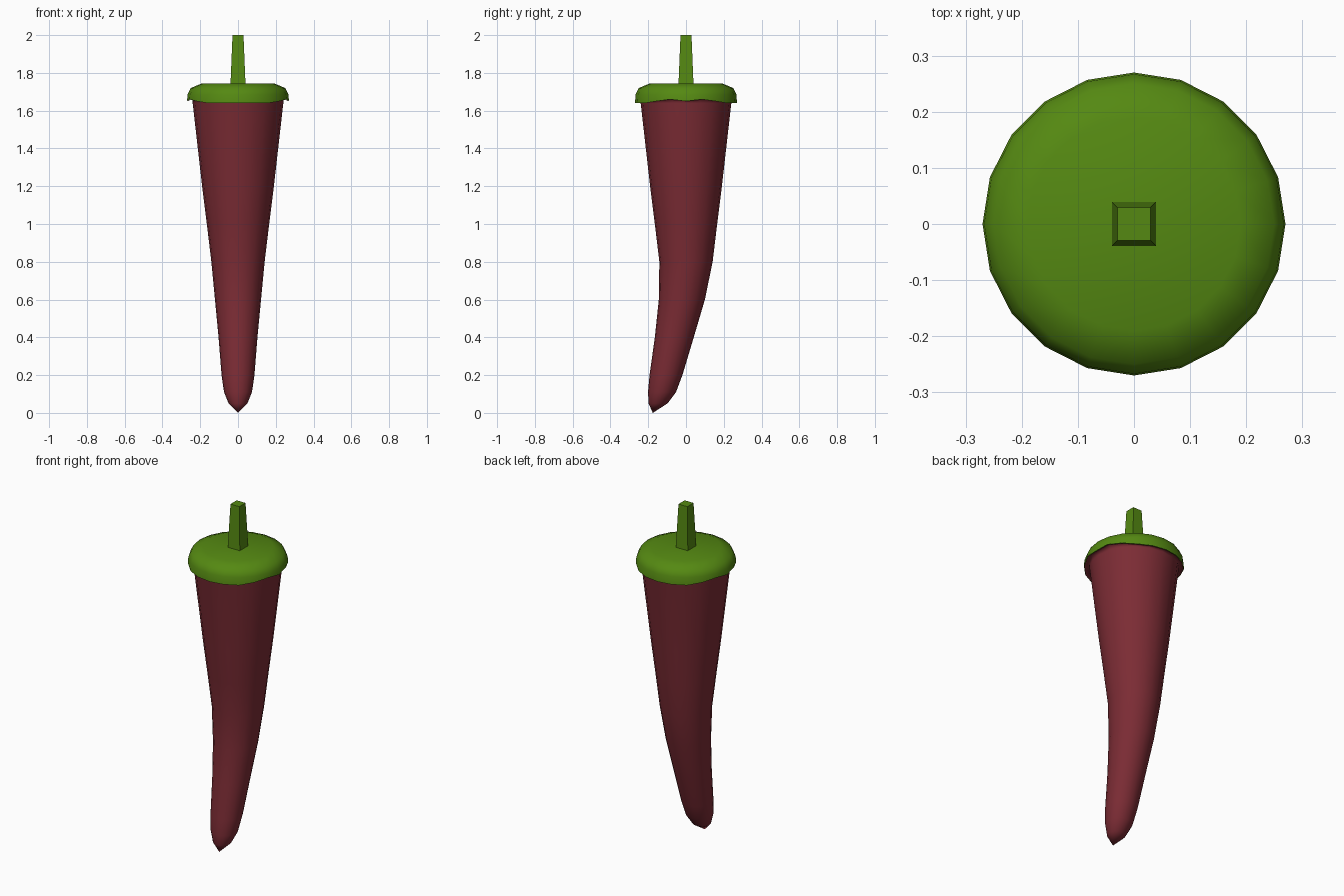
import bpy, bmesh, math

if "Cube" in bpy.data.objects:
    bpy.data.objects.remove(bpy.data.objects["Cube"])

N = 20  # sides around


def material(name, rgb):
    m = bpy.data.materials.new(name)
    m.diffuse_color = (*rgb, 1)
    m.use_nodes = True
    m.node_tree.nodes["Principled BSDF"].inputs["Base Color"].default_value = m.diffuse_color
    return m


def loft(name, rings, mat, cap_start=False, cap_end=False):
    """Skin a list of vertex rings; single-point rings become tips."""
    bm = bmesh.new()
    rows = [[bm.verts.new(p) for p in ring] for ring in rings]
    for a, b in zip(rows, rows[1:]):
        n = len(a)
        for i in range(n):
            j = (i + 1) % n
            if len(b) == 1:
                bm.faces.new((a[i], a[j], b[0]))
            else:
                bm.faces.new((a[i], a[j], b[j], b[i]))
    if cap_start:
        bm.faces.new(rows[0])
    if cap_end:
        bm.faces.new(rows[-1])
    bmesh.ops.recalc_face_normals(bm, faces=bm.faces)
    me = bpy.data.meshes.new(name)
    bm.to_mesh(me)
    bm.free()
    for p in me.polygons:
        p.use_smooth = True
    me.materials.append(mat)
    ob = bpy.data.objects.new(name, me)
    bpy.context.collection.objects.link(ob)
    return ob


def circle(r, height, cy=0.0):
    """Ring of N points; height is a number or a function of angle."""
    pts = []
    for i in range(N):
        a = 2 * math.pi * i / N
        z = height(a) if callable(height) else height
        pts.append((r * math.cos(a), cy + r * math.sin(a), z))
    return pts


def hem(a):
    """Wavy lower edge of the cap: raised on the left and right sides."""
    side = abs(math.degrees(math.asin(math.sin(a))))
    if side < 22:
        return 1.65 + 0.01 * side / 18
    return max(1.64, 1.66 - 0.02 * (side - 18) / 36)


red = material("pepper_red", (0.20, 0.025, 0.035))
green = material("cap_green", (0.09, 0.25, 0.006))

# Curved pod with a lip under the cap: radius, height, y centre
profile = [(0.24, 1.64, 0), (0.19, 1.2, 0), (0.165, 1.0, 0), (0.141, 0.8, 0),
           (0.122, 0.6, -0.022), (0.103, 0.4, -0.062), (0.087, 0.2, -0.106),
           (0.074, 0.11, -0.127), (0.05, 0.05, -0.148)]
rings = [circle(0.268, hem), circle(0.242, lambda a: hem(a) + 0.012)]
rings += [circle(r, z, y) for r, z, y in profile] + [[(0, -0.176, 0)]]
loft("pepper_pod", rings, red)

# Green cap
cap = [circle(0.27, hem), circle(0.267, 1.685), circle(0.25, 1.72), circle(0.19, 1.745)]
loft("cap", cap, green, cap_end=True)


# Square tapered stem
def square(h, z):
    return [(-h, -h, z), (h, -h, z), (h, h, z), (-h, h, z)]


stem = loft("stem", [square(0.04, 1.735), square(0.029, 2.0)], green, True, True)
bpy.context.view_layer.objects.active = stem
stem.select_set(True)
bpy.ops.object.shade_smooth_by_angle(angle=math.radians(40))
